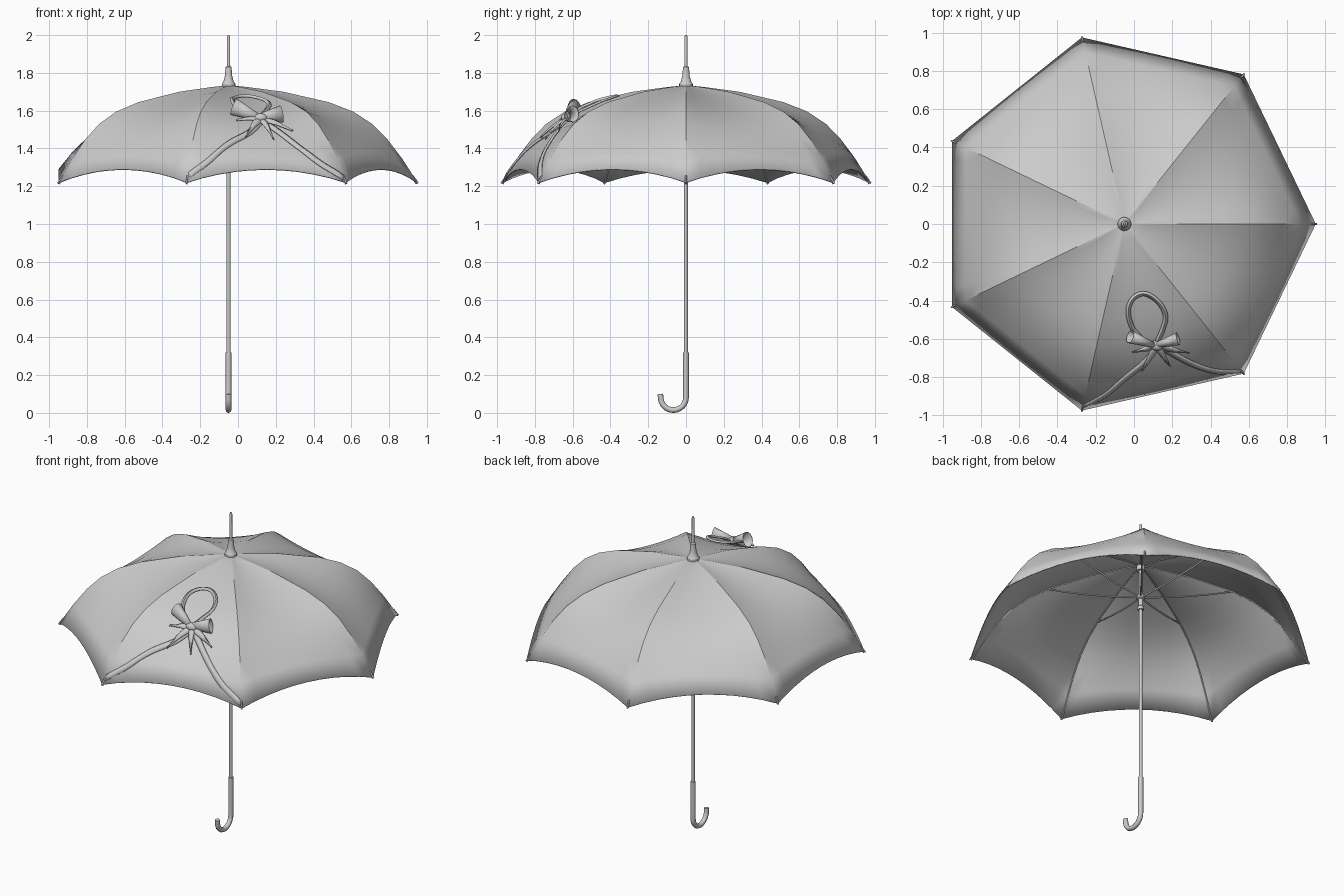
import bpy, bmesh
from math import sin, cos, pi, atan2, tau, floor
from mathutils import Vector

if "Cube" in bpy.data.objects:
    bpy.data.objects.remove(bpy.data.objects["Cube"])

SIDES, CX = 7, -0.05
HALF = pi / SIDES
# Canopy profile: rib radius, rib height, height midway between ribs
PROFILE = [(0, 1.735, 1.735), (.1, 1.725, 1.72), (.29, 1.70, 1.685), (.53, 1.645, 1.615),
           (.66, 1.595, 1.565), (.76, 1.53, 1.51), (.84, 1.45, 1.45), (.92, 1.345, 1.38),
           (1, 1.22, 1.29)]

grey = bpy.data.materials.new("plain_grey")
grey.use_nodes = True
grey.diffuse_color = (0.6, 0.6, 0.6, 1)
grey.node_tree.nodes["Principled BSDF"].inputs["Base Color"].default_value = (0.6, 0.6, 0.6, 1)


def add(name, data):
    ob = bpy.data.objects.new(name, data)
    data.materials.append(grey)
    bpy.context.collection.objects.link(ob)
    return ob


def mesh_object(name, bm, thickness=0, angle=30):
    bmesh.ops.remove_doubles(bm, verts=bm.verts, dist=1e-4)
    bmesh.ops.recalc_face_normals(bm, faces=bm.faces)
    me = bpy.data.meshes.new(name)
    bm.to_mesh(me)
    bm.free()
    ob = add(name, me)
    bpy.ops.object.select_all(action='DESELECT')
    ob.select_set(True)
    bpy.context.view_layer.objects.active = ob
    bpy.ops.object.shade_smooth_by_angle(angle=angle * pi / 180)
    if thickness:
        mod = ob.modifiers.new("cloth_thickness", 'SOLIDIFY')
        mod.thickness = thickness
    return ob


def tube(name, pts, radius, ends=(1, 1), cyclic=False):
    cu = bpy.data.curves.new(name, 'CURVE')
    cu.dimensions = '3D'
    cu.bevel_depth = radius
    cu.bevel_resolution = 2
    cu.use_fill_caps = True
    sp = cu.splines.new('POLY')
    sp.points.add(len(pts) - 1)
    for i, (p, co) in enumerate(zip(sp.points, pts)):
        t = i / (len(pts) - 1)
        p.co = (*co, 1)
        p.radius = ends[0] * (1 - t) + ends[1] * t
    sp.use_cyclic_u = cyclic
    return add(name, cu)


def lathe(name, profile, steps=16):
    bm = bmesh.new()
    vs = [bm.verts.new((CX + r, 0, z)) for r, z in profile]
    edges = [bm.edges.new(pair) for pair in zip(vs, vs[1:])]
    bmesh.ops.spin(bm, geom=vs + edges, cent=(CX, 0, 0), axis=(0, 0, 1),
                   angle=tau, steps=steps)
    return mesh_object(name, bm)


def smooth_path(pts, cuts=5):
    # Catmull-Rom through the given points
    pts = [Vector(p) for p in pts]
    full = [2 * pts[0] - pts[1]] + pts + [2 * pts[-1] - pts[-2]]
    out = []
    for a, b, c, d in zip(full, full[1:], full[2:], full[3:]):
        for i in range(cuts):
            t = i / cuts
            out.append(0.5 * (2 * b + (c - a) * t + (2 * a - 5 * b + 4 * c - d) * t * t
                              + (3 * b - a - 3 * c + d) * t ** 3))
    return out + [pts[-1]]


def cloth(x, y, lift=0):
    # Point on the canopy above a place in plan
    dx = x - CX
    mid = (floor(atan2(y, dx) / (2 * HALF)) + 0.5) * 2 * HALF
    R = (dx * cos(mid) + y * sin(mid)) / cos(HALF)
    w = (y * cos(mid) - dx * sin(mid)) / max(R * sin(HALF), 1e-6)
    for (r0, a0, b0), (r1, a1, b1) in zip(PROFILE, PROFILE[1:]):
        if R <= r1 or r1 == 1:
            t = (R - r0) / (r1 - r0)
            rib, middle = a0 + (a1 - a0) * t, b0 + (b1 - b0) * t
            return Vector((x, y, middle + (rib - middle) * w * w + lift))


def ribbon(name, pts, width, taper=1):
    # Flat strip of cloth lying over the canopy; points are x, y, lift
    path = smooth_path(pts)
    bm, rows = bmesh.new(), []
    for i, p in enumerate(path):
        d = path[min(i + 1, len(path) - 1)] - path[max(i - 1, 0)]
        side = Vector((-d.y, d.x)).normalized()
        half = width / 2 * (1 + (taper - 1) * i / (len(path) - 1))
        row = []
        for s, bulge in ((-1, 0), (0, .008), (1, 0)):
            row.append(bm.verts.new(cloth(p.x + side.x * half * s,
                                          p.y + side.y * half * s, p.z + bulge)))
        rows.append(row)
    for a, b in zip(rows, rows[1:]):
        for j in (0, 1):
            bm.faces.new((a[j], a[j + 1], b[j + 1], b[j]))
    return mesh_object(name, bm, 0.006, 50)


# Canopy: panels straight in plan between ribs, scalloped at the hem
bm = bmesh.new()
SEG = 10
for k in range(SIDES):
    a0, a1 = 2 * HALF * k, 2 * HALF * (k + 1)
    grid = []
    for R, zr, zm in PROFILE:
        row = []
        for j in range(SEG + 1):
            u = j / SEG
            x = R * ((1 - u) * cos(a0) + u * cos(a1))
            y = R * ((1 - u) * sin(a0) + u * sin(a1))
            row.append(bm.verts.new((CX + x, y, zm + (zr - zm) * (2 * u - 1) ** 2)))
        grid.append(row)
    for i, (a, b) in enumerate(zip(grid, grid[1:])):
        for j in range(SEG):
            bm.faces.new((a[0], b[j], b[j + 1]) if i == 0
                         else (a[j], b[j], b[j + 1], a[j + 1]))
mesh_object("canopy", bm, 0.006, 32)

# Ribs under the seams, tip beads and struts down to the runner
for k in range(SIDES):
    c, s = cos(2 * HALF * k), sin(2 * HALF * k)

    def radial(pts):
        return [(CX + r * c, r * s, z) for r, z in pts]

    tube(f"rib_{k + 1}", radial([(R * .995, z - .008) for R, z, m in PROFILE]), 0.004)
    tube(f"rib_tip_{k + 1}", radial([(.975, 1.255), (1.003, 1.215)]), 0.005)
    strut = smooth_path([(.015, 1.515, 0), (.2, 1.545, 0), (.4, 1.59, 0), (.55, 1.632, 0)])
    tube(f"strut_{k + 1}", radial([p.xy for p in strut]), 0.005)

# Shaft, runner and top notch
lathe("shaft", [(0, .3), (.01, .3), (.01, 1.74), (0, 1.74)])
lathe("runner", [(.01, 1.43), (.018, 1.43), (.018, 1.45), (.014, 1.455), (.014, 1.5),
                 (.024, 1.505), (.024, 1.525), (.01, 1.53)])
lathe("top_notch", [(.01, 1.69), (.024, 1.69), (.024, 1.72), (.01, 1.725)])

# Ferrule: flared collar and thin spike
lathe("ferrule", [(0, 1.725), (.036, 1.725), (.036, 1.742), (.027, 1.755), (.019, 1.785),
                  (.016, 1.83), (.009, 1.835), (.008, 1.99), (.005, 2), (0, 2)])

# Hooked handle
hook = [(CX, 0, .32), (CX, 0, .2)]
hook += [(CX, -.067 + .067 * cos(a), .082 - .067 * sin(a))
         for a in [pi * i / 16 for i in range(16)]]
tube("handle", hook + [(CX, -.136, .1)], 0.015)

# Long ribbons running from the bow to two rib tips
ribbon("left_ribbon", [(.12, -.63, .02), (.29, -.725, .01), (.42, -.77, .01),
                       (.56, -.775, .006)], .034, .6)
ribbon("right_ribbon", [(.13, -.63, .02), (.06, -.72, .01), (-.05, -.81, .01),
                        (-.15, -.895, .01), (-.26, -.955, .006)], .034, .6)

# Round loop above the bow
ribbon("bow_loop", [(.04, -.6, .03), (-.01, -.54, .03), (-.03, -.45, .03), (0, -.385, .03),
                    (.06, -.365, .03), (.13, -.41, .03), (.165, -.48, .03),
                    (.15, -.55, .03), (.12, -.62, .03)], .026)

# Pointed tails crossing under the knot
for i, (x, y) in enumerate([(.04, -.77), (.19, -.745), (-.01, -.67), (.29, -.675)]):
    ribbon(f"bow_tail_{i + 1}", [(.12, -.63, .03), ((.12 + x) / 2, (y - .64) / 2, .035),
                                 (x, y, .02)], .05, .05)

# Flared bow wings, open at the outer ends
for side, tip in (("right", (-.02, -.59)), ("left", (.23, -.6))):
    a, b = cloth(.11, -.635, .035), cloth(*tip, .045)
    bm = bmesh.new()
    bmesh.ops.create_cone(bm, cap_ends=False, segments=14, radius1=.018, radius2=.046,
                          depth=(b - a).length)
    ob = mesh_object(f"{side}_bow_wing", bm, 0.005)
    ob.location = (a + b) / 2
    ob.rotation_euler = (b - a).to_track_quat('Z', 'Y').to_euler()
    ob.scale = (.75, 1, 1)

# Knot
bm = bmesh.new()
bmesh.ops.create_uvsphere(bm, u_segments=14, v_segments=8, radius=.03)
knot = mesh_object("bow_knot", bm, 0, 60)
knot.location = cloth(.12, -.635, .035)
knot.scale = (1.2, .9, .8)
